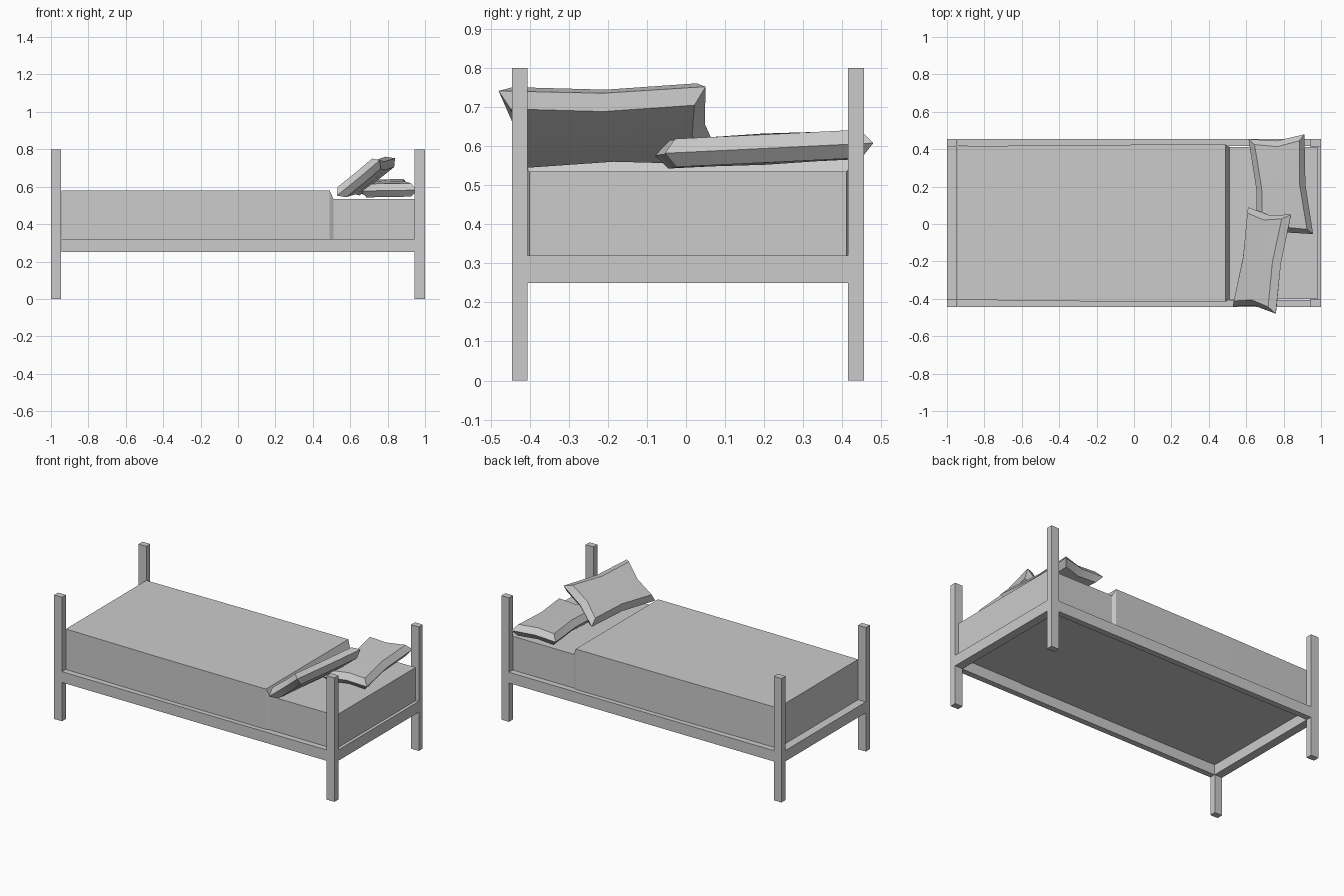
import bpy, bmesh
from math import radians
from mathutils import Euler, Matrix

if "Cube" in bpy.data.objects:
    bpy.data.objects.remove(bpy.data.objects["Cube"])

YC = 0.005  # frame centre in y


def finish(name, bm, smooth=None):
    bmesh.ops.recalc_face_normals(bm, faces=bm.faces)
    me = bpy.data.meshes.new(name)
    bm.to_mesh(me)
    bm.free()
    ob = bpy.data.objects.new(name, me)
    bpy.context.collection.objects.link(ob)
    if smooth:
        bpy.ops.object.select_all(action='DESELECT')
        ob.select_set(True)
        bpy.context.view_layer.objects.active = ob
        bpy.ops.object.shade_smooth_by_angle(angle=radians(smooth))
    return ob


def box(name, x0, x1, y0, y1, z0, z1):
    bm = bmesh.new()
    m = Matrix.Translation(((x0 + x1) / 2, (y0 + y1) / 2, (z0 + z1) / 2))
    bmesh.ops.create_cube(bm, size=1, matrix=m @ Matrix.Diagonal((x1 - x0, y1 - y0, z1 - z0, 1)))
    return finish(name, bm)


def bridge(bm, a, b):
    for i in range(len(a)):
        j = (i + 1) % len(a)
        bm.faces.new((a[i], a[j], b[j], b[i]))


# Posts and rails
for sx, end in ((-1, "foot"), (1, "head")):
    xs = sorted((sx * 0.945, sx))
    for sy, side in ((-1, "front"), (1, "back")):
        ys = sorted((YC + sy * 0.41, YC + sy * 0.45))
        box(f"{end}_{side}_post", *xs, *ys, 0, 0.8)
    box(f"{end}_rail", *xs, YC - 0.41, YC + 0.41, 0.25, 0.32)
for sy, side in ((-1, "front"), (1, "back")):
    ys = sorted((YC + sy * 0.412, YC + sy * 0.45))
    box(f"{side}_rail", -0.945, 0.945, *ys, 0.25, 0.32)

# Mattress with blanket step: (x, half width, top height) sections
bm = bmesh.new()
rings = []
for x, w, z in ((-0.945, 0.41, 0.58), (-0.3, 0.418, 0.58), (0.49, 0.42, 0.58),
                (0.51, 0.408, 0.535), (0.98, 0.406, 0.535)):
    rings.append([bm.verts.new((x, YC + s * w, h))
                  for s, h in ((-1, 0.315), (1, 0.315), (1, z), (-1, z))])
for a, b in zip(rings, rings[1:]):
    bridge(bm, a, b)
bm.faces.new(rings[0])
bm.faces.new(rings[-1])
finish("mattress", bm, 30)


# Pillows: pinched outline, with inset upper and lower panels
def pillow(name, loc, rot):
    bm = bmesh.new()
    outline = [(-1, -1), (0, -1), (1, -1), (1, 0), (1, 1), (0, 1), (-1, 1), (-1, 0)]
    loops = []
    for z, inset in ((-0.036, 0.03), (0, 0), (0.036, 0.03)):
        loop = []
        for u, v in outline:
            x = u * (0.15 - inset - (0.018 if v == 0 else 0))
            y = v * (0.268 - inset - (0.022 if u == 0 else 0))
            loop.append(bm.verts.new((x, y, z)))
        loops.append(loop)
    bridge(bm, loops[0], loops[1])
    bridge(bm, loops[1], loops[2])
    for loop, z in ((loops[0], -0.04), (loops[2], 0.04)):
        c = bm.verts.new((0, 0, z))
        for i in range(0, 8, 2):
            bm.faces.new((loop[i - 1], loop[i], loop[i + 1], c))
    bm.transform(Matrix.Translation(loc) @ Euler([radians(a) for a in rot]).to_matrix().to_4x4())
    finish(name, bm, 30)


pillow("leaning_pillow", (0.684, -0.195, 0.652), (1.5, -39, -9.7))
pillow("flat_pillow", (0.785, 0.2, 0.592), (2.8, -1, 4.9))
